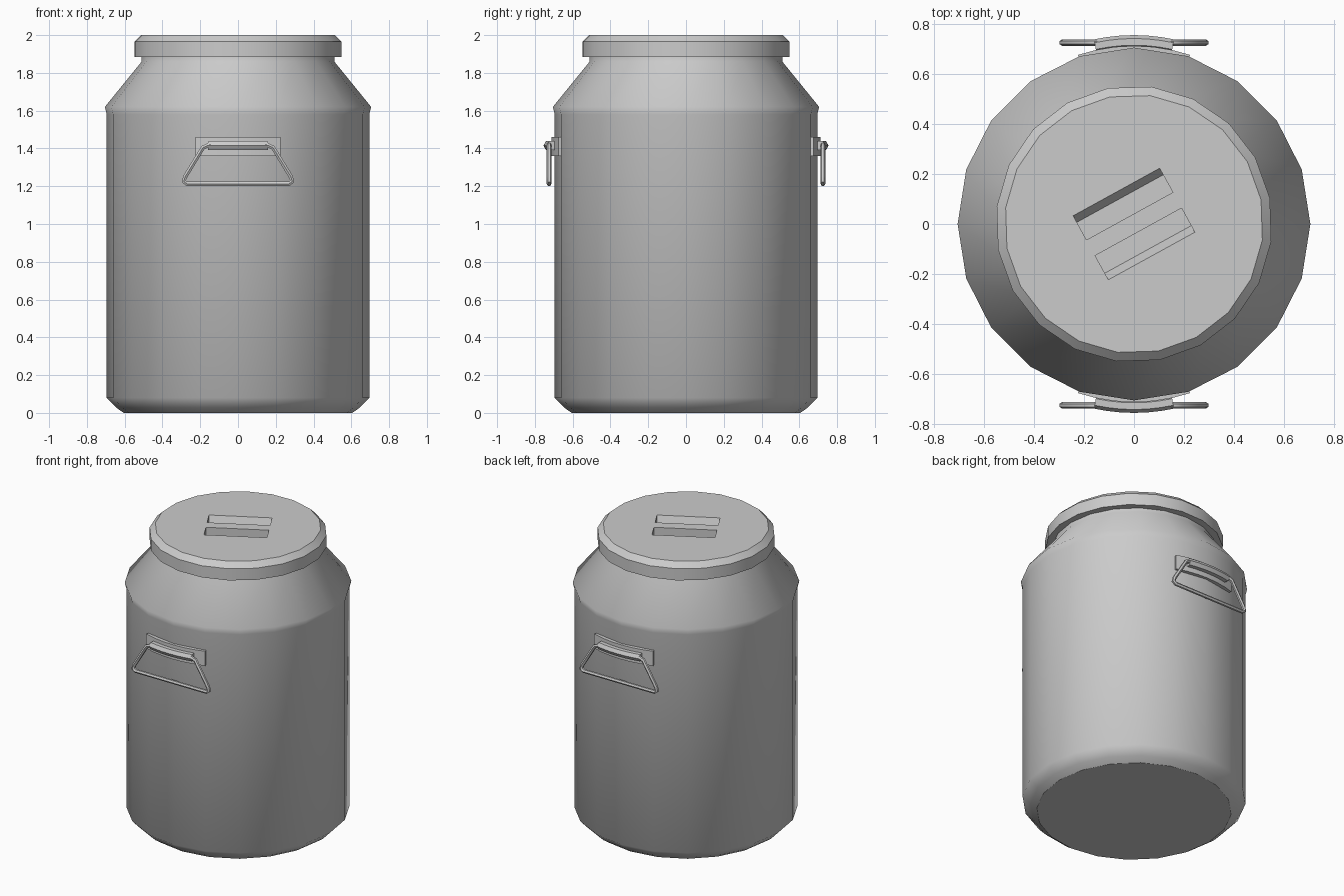
import bpy, bmesh
from math import sin, cos, pi, radians, sqrt, asin
from mathutils import Matrix

if "Cube" in bpy.data.objects:
    bpy.data.objects.remove(bpy.data.objects["Cube"])

SIDES = 20
GREY = (0.6, 0.6, 0.6, 1)
metal = bpy.data.materials.new("plain grey")
metal.use_nodes = True
metal.diffuse_color = GREY
metal.node_tree.nodes["Principled BSDF"].inputs["Base Color"].default_value = GREY


def make_object(name, bm):
    bmesh.ops.recalc_face_normals(bm, faces=bm.faces)
    mesh = bpy.data.meshes.new(name)
    bm.to_mesh(mesh)
    bm.free()
    mesh.materials.append(metal)
    obj = bpy.data.objects.new(name, mesh)
    bpy.context.collection.objects.link(obj)
    return obj


def smooth(obj, angle=55):
    """Smooth shading, sharp at steep folds and around flat horizontal faces."""
    bm = bmesh.new()
    bm.from_mesh(obj.data)
    for f in bm.faces:
        f.smooth = True
    for e in bm.edges:
        flat = any(abs(f.normal.z) > 0.95 for f in e.link_faces)
        e.smooth = not flat and e.calc_face_angle(0) < radians(angle)
    bm.to_mesh(obj.data)
    bm.free()


def add_rings(bm, rings):
    """Skin a list of closed vertex rings."""
    for a, b in zip(rings, rings[1:]):
        n = len(a)
        for i in range(n):
            j = (i + 1) % n
            bm.faces.new((a[i], a[j], b[j], b[i]))


def turned(name, profile, turn=0):
    """Capped solid of revolution from (radius, height) points."""
    bm = bmesh.new()
    rings = [[bm.verts.new((r * cos(turn + 2 * pi * i / SIDES),
                            r * sin(turn + 2 * pi * i / SIDES), z))
              for i in range(SIDES)] for r, z in profile]
    add_rings(bm, rings)
    bm.faces.new(rings[0])
    bm.faces.new(rings[-1])
    return make_object(name, bm)


# Barrel with chamfered foot, sloping shoulder and neck
barrel = turned("barrel", [(0.605, 0), (0.645, 0.028), (0.695, 0.08), (0.695, 1.58),
                           (0.705, 1.62), (0.51, 1.86), (0.51, 1.9)])
smooth(barrel)

# Lid, turned a little, with two grip slots
LID_TURN = radians(28.8)
lid = turned("lid", [(0.553, 1.885), (0.553, 1.965), (0.517, 2.0)], LID_TURN)


def cut_slot(side):
    bm = bmesh.new()
    section = [(0.036, 1.93), (0.116, 1.93), (0.146, 2.0), (0.146, 2.05), (0.036, 2.05)]
    rings = [[bm.verts.new((x, side * y, z)) for y, z in section] for x in (-0.197, 0.197)]
    add_rings(bm, rings)
    for ring in rings:
        bm.faces.new(ring)
    bm.transform(Matrix.Rotation(LID_TURN, 4, "Z"))
    cutter = make_object("slot_cutter", bm)
    cutter.hide_render = True
    mod = lid.modifiers.new("slot", "BOOLEAN")
    mod.operation = "DIFFERENCE"
    mod.solver = "EXACT"
    mod.object = cutter
    bpy.context.view_layer.objects.active = lid
    bpy.ops.object.modifier_apply(modifier=mod.name)
    bpy.data.objects.remove(cutter)


for side in (1, -1):
    cut_slot(side)
smooth(lid, 40)


def tube(name, points, radius, closed):
    """Round bar along a path, converted to a mesh."""
    curve = bpy.data.curves.new(name, "CURVE")
    curve.dimensions = "3D"
    curve.bevel_depth = radius
    curve.bevel_resolution = 1
    curve.use_fill_caps = True
    spline = curve.splines.new("POLY")
    spline.points.add(len(points) - 1)
    for p, co in zip(spline.points, points):
        p.co = (*co, 1)
    spline.use_cyclic_u = closed
    curve.materials.append(metal)
    obj = bpy.data.objects.new(name, curve)
    bpy.context.collection.objects.link(obj)
    bpy.ops.object.select_all(action="DESELECT")
    obj.select_set(True)
    bpy.context.view_layer.objects.active = obj
    bpy.ops.object.convert(target="MESH")
    bpy.ops.object.shade_smooth_by_angle(angle=radians(50))


def arc(radius, half_width, steps=6):
    """Points (x, y) on a circle around the barrel axis."""
    a = asin(half_width / radius)
    return [(radius * sin(t), radius * cos(t))
            for t in (a * (2 * i / steps - 1) for i in range(steps + 1))]


# Carrying handles on front and back: plate, hinge sleeve and swinging bail
for side, where in ((-1, "front"), (1, "back")):
    bm = bmesh.new()
    rings = [[bm.verts.new((x * r, side * y * r, z))
              for r, z in ((0.68, 1.36), (0.712, 1.36), (0.712, 1.46), (0.68, 1.46))]
             for x, y in arc(1, 0.315)]
    add_rings(bm, rings)
    bm.faces.new(rings[0])
    bm.faces.new(rings[-1])
    smooth(make_object(where + "_handle_plate", bm))

    tube(where + "_hinge_sleeve", [(x, side * y, 1.415) for x, y in arc(0.728, 0.155)],
         0.027, False)

    half = [(0.15, 1.42), (0.185, 1.405), (0.28, 1.25), (0.287, 1.225), (0.27, 1.213)]
    outline = half + [(-x, z) for x, z in reversed(half)]
    tube(where + "_bail", [(x, side * 0.725, z) for x, z in outline], 0.013, True)
